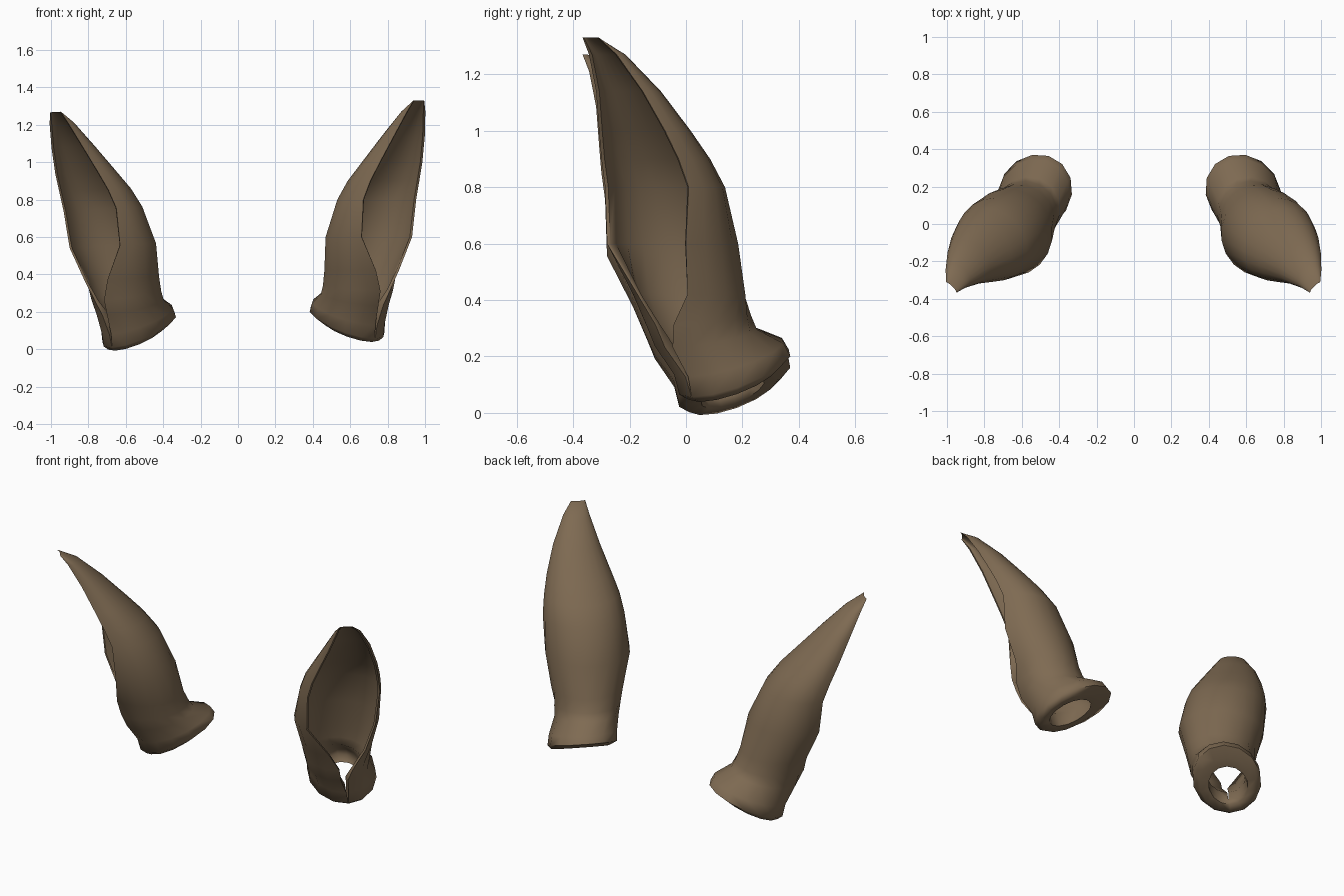
import bpy, bmesh, math
from mathutils import Vector, Matrix

if "Cube" in bpy.data.objects:
    bpy.data.objects.remove(bpy.data.objects["Cube"])

fur = bpy.data.materials.new("brown_fur")
fur.diffuse_color = (0.21, 0.145, 0.085, 1)
fur.use_nodes = True
fur.node_tree.nodes["Principled BSDF"].inputs["Base Color"].default_value = fur.diffuse_color

BACK = Vector((-0.707, 0.707, 0))   # closed side of the ear
SIDE = Vector((0.707, 0.707, 0))    # across the opening

# Cross-sections: centre x, y, z, half width, depth, tilt,
# wrap angle of inner and outer rim, wall
RINGS = [
    (0.60, 0.165, 0.113, 0.160, 0.165, 0.45, 180, 180, 0.050),  # bottom lip
    (0.583, 0.17, 0.145, 0.192, 0.212, 0.42, 180, 180, 0.080),
    (0.592, 0.15, 0.20, 0.188, 0.208, 0.35, 178, 178, 0.075),
    (0.625, 0.068, 0.27, 0.178, 0.190, 0.2, 176, 172, 0.040),   # neck
    (0.64, 0.042, 0.33, 0.185, 0.193, 0.1, 174, 161, 0.020),
    (0.66, 0.012, 0.42, 0.20, 0.20, 0.0, 158, 137, 0.014),
    (0.70, -0.048, 0.60, 0.237, 0.232, 0.0, 126, 124, 0.012),   # open cup
    (0.747, -0.078, 0.80, 0.227, 0.205, 0.0, 117, 114, 0.012),
    (0.782, -0.11, 0.90, 0.21, 0.18, 0.0, 117, 114, 0.012),
    (0.827, -0.148, 1.00, 0.18, 0.148, 0.0, 116, 114, 0.012),
    (0.885, -0.205, 1.14, 0.13, 0.10, 0.0, 116, 116, 0.012),
    (0.938, -0.28, 1.27, 0.075, 0.055, 0.0, 112, 112, 0.012),
    (0.967, -0.338, 1.33, 0.040, 0.012, 0.0, 92, 92, 0.006),    # tip
]
N = 14


def section(bm, ring, inset):
    x, y, z, w, d, tilt, wrap_in, wrap_out, wall = ring
    row = []
    k = wall * inset
    for i in range(N + 1):
        t = math.radians(-wrap_in + (wrap_in + wrap_out) * i / N)
        p = (Vector((x, y, z)) + BACK * (d - k) * math.cos(t)
             + SIDE * (w - k) * math.sin(t))
        p.z += tilt * (d - k) * math.cos(t)
        row.append(bm.verts.new(p))
    return row


def ear(name, mirrored):
    bm = bmesh.new()
    outer = [section(bm, r, 0) for r in RINGS]
    inner = [section(bm, r, 1) for r in RINGS]
    # one continuous skin: inside top to bottom, outside bottom to top
    rows = inner[::-1] + outer
    for a, b in zip(rows, rows[1:]):
        for i in range(N):
            bm.faces.new((a[i + 1], a[i], b[i], b[i + 1]))
    # rim edges along the opening and across the tip
    for k in range(1, len(RINGS) - 1):
        o, n, o2, n2 = outer[k], inner[k], outer[k + 1], inner[k + 1]
        bm.faces.new((o[0], n[0], n2[0], o2[0]))
        bm.faces.new((n[N], o[N], o2[N], n2[N]))
    for i in range(N):
        bm.faces.new((outer[-1][i + 1], outer[-1][i], inner[-1][i], inner[-1][i + 1]))
    bmesh.ops.remove_doubles(bm, verts=bm.verts, dist=0.001)
    bmesh.ops.recalc_face_normals(bm, faces=bm.faces)
    if mirrored:
        # the left ear leans out slightly more
        bm.transform(Matrix.Translation((-0.63, 0, 0.005))
                     @ Matrix.Rotation(math.radians(-3.1), 4, 'Y')
                     @ Matrix.Translation((0.69, 0, -0.05))
                     @ Matrix.Diagonal((-1, 1, 1, 1)))
        bmesh.ops.reverse_faces(bm, faces=bm.faces)
    me = bpy.data.meshes.new(name)
    bm.to_mesh(me)
    bm.free()
    me.materials.append(fur)
    ob = bpy.data.objects.new(name, me)
    bpy.context.collection.objects.link(ob)
    bpy.ops.object.select_all(action='DESELECT')
    ob.select_set(True)
    bpy.context.view_layer.objects.active = ob
    bpy.ops.object.shade_smooth_by_angle(angle=math.radians(70))


ear("right_ear", False)
ear("left_ear", True)
